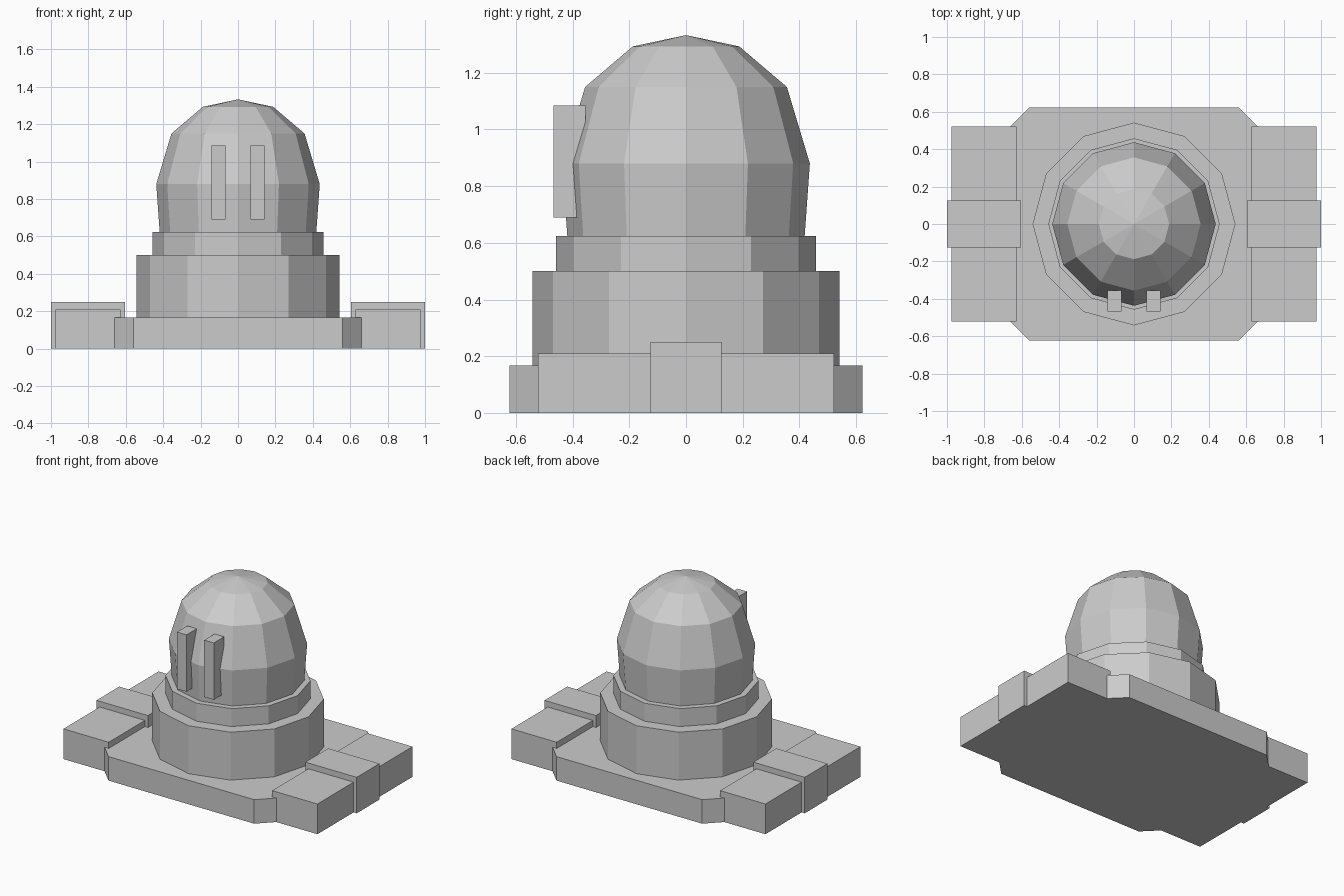
import bpy, bmesh, math

cube = bpy.data.objects.get("Cube")
if cube:
    bpy.data.objects.remove(cube, do_unlink=True)

SIDES = 12

grey = bpy.data.materials.new("plain grey")
grey.use_nodes = True
grey.diffuse_color = (0.6, 0.6, 0.6, 1)
shader = next(n for n in grey.node_tree.nodes if n.type == 'BSDF_PRINCIPLED')
shader.inputs["Base Color"].default_value = grey.diffuse_color


def finish(name, bm):
    bmesh.ops.recalc_face_normals(bm, faces=bm.faces)
    mesh = bpy.data.meshes.new(name)
    bm.to_mesh(mesh)
    bm.free()
    mesh.materials.append(grey)
    obj = bpy.data.objects.new(name, mesh)
    bpy.context.collection.objects.link(obj)
    return obj


def prism(name, outline, z0, z1):
    """Extrude a flat outline from z0 up to z1."""
    bm = bmesh.new()
    low = [bm.verts.new((x, y, z0)) for x, y in outline]
    high = [bm.verts.new((x, y, z1)) for x, y in outline]
    bm.faces.new(low)
    bm.faces.new(high)
    for i in range(len(low)):
        j = (i + 1) % len(low)
        bm.faces.new((low[i], low[j], high[j], high[i]))
    return finish(name, bm)


def block(name, x, y, z):
    return prism(name, [(x[0], y[0]), (x[1], y[0]), (x[1], y[1]), (x[0], y[1])], *z)


def ring(radius):
    return [(radius * math.cos(math.tau * i / SIDES), radius * math.sin(math.tau * i / SIDES))
            for i in range(SIDES)]


# Base plate with cut corners
hx, hy, cut = 0.665, 0.622, 0.105
plate = []
for sx, sy in ((1, 1), (-1, 1), (-1, -1), (1, -1)):
    corner = [(sx * hx, sy * (hy - cut)), (sx * (hx - cut), sy * hy)]
    plate += corner if sx * sy > 0 else corner[::-1]
prism("base_plate", plate, 0, 0.167)

# Stepped collars under the dome
prism("lower_collar", ring(0.542), 0.1, 0.5)
prism("upper_collar", ring(0.458), 0.45, 0.625)

# Faceted dome
bm = bmesh.new()
loops = [[bm.verts.new((x, y, z)) for x, y in ring(r)]
         for r, z in ((0.417, 0.6), (0.437, 0.88), (0.356, 1.15), (0.188, 1.293))]
tip = bm.verts.new((0, 0, 1.333))
bm.faces.new(loops[0])
for i in range(SIDES):
    j = (i + 1) % SIDES
    for a, b in zip(loops, loops[1:]):
        bm.faces.new((a[i], a[j], b[j], b[i]))
    bm.faces.new((loops[-1][i], loops[-1][j], tip))
finish("dome", bm)

# Mirrored side blocks and the two upright bars on the front
for side, s in (("left", 1), ("right", -1)):
    block(side + "_side_block", (s * 0.628, s * 0.976), (-0.522, 0.522), (0, 0.21))
    block(side + "_middle_block", (s * 0.605, s), (-0.125, 0.125), (0, 0.25))
    block(side + "_front_bar", (s * 0.068, s * 0.142), (-0.468, -0.355), (0.69, 1.085))
